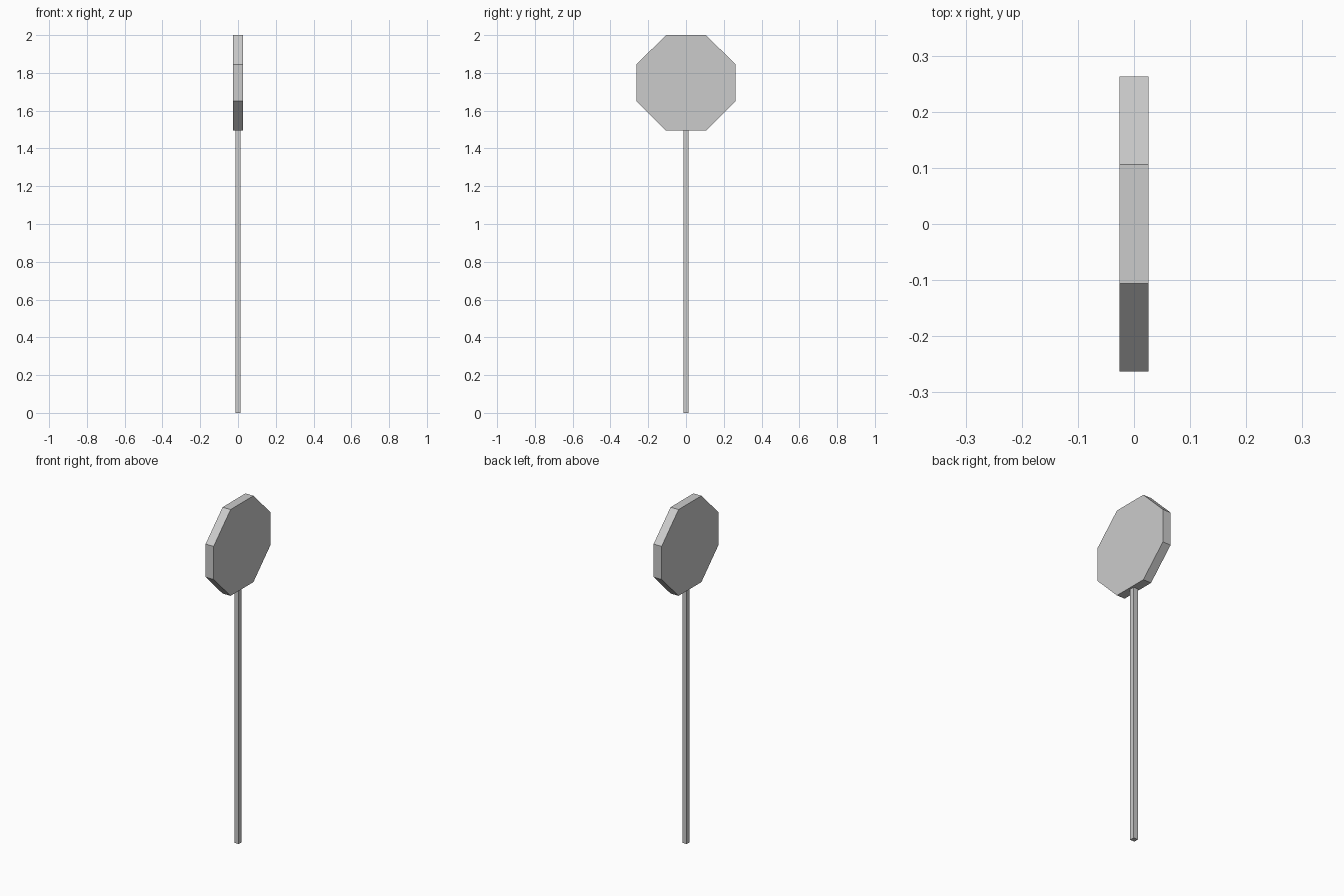
import bpy, bmesh
from mathutils import Vector

if "Cube" in bpy.data.objects:
    bpy.data.objects.remove(bpy.data.objects["Cube"])


def make_prism(name, profile, direction):
    """Extrude a closed flat profile along a direction into a capped solid."""
    bm = bmesh.new()
    face = bm.faces.new([bm.verts.new(p) for p in profile])
    ext = bmesh.ops.extrude_face_region(bm, geom=[face], use_keep_orig=True)
    verts = [g for g in ext["geom"] if isinstance(g, bmesh.types.BMVert)]
    bmesh.ops.translate(bm, verts=verts, vec=Vector(direction))
    bmesh.ops.recalc_face_normals(bm, faces=bm.faces)
    mesh = bpy.data.meshes.new(name)
    bm.to_mesh(mesh)
    bm.free()
    obj = bpy.data.objects.new(name, mesh)
    bpy.context.collection.objects.link(obj)
    return obj


# Octagonal sign plate, facing along x
HALF_W, HALF_H = 0.263, 0.253
FLAT_W, FLAT_H = 0.106, 0.097
THICK, CENTRE_Z = 0.052, 1.747
quarter = [(HALF_W, FLAT_H), (FLAT_W, HALF_H)]
upper = quarter + [(-y, z) for y, z in reversed(quarter)]
outline = upper + [(-y, -z) for y, z in upper]
make_prism("sign_plate",
           [(-THICK / 2, y, CENTRE_Z + z) for y, z in outline],
           (THICK, 0, 0))

# Square post, from the ground to the underside of the plate
P = 0.014
make_prism("post",
           [(-P, -P, 0), (P, -P, 0), (P, P, 0), (-P, P, 0)],
           (0, 0, CENTRE_Z - HALF_H))
